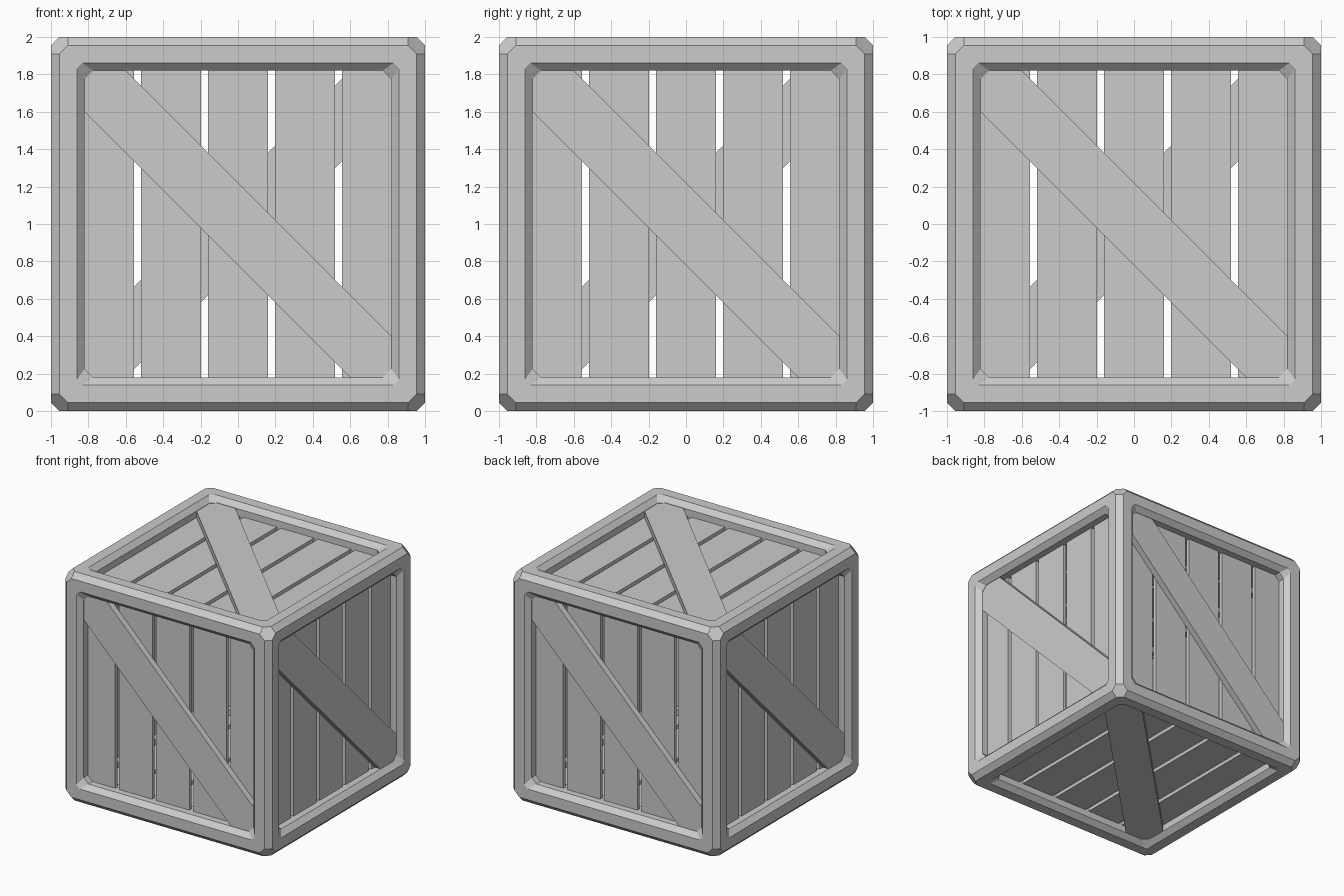
import bpy, bmesh
from mathutils import Vector
from itertools import product

if "Cube" in bpy.data.objects:
    bpy.data.objects.remove(bpy.data.objects["Cube"])

# (name, u axis, v axis, outward axis) of each crate side
SIDES = [
    ("front", (1, 0, 0), (0, 0, 1), (0, -1, 0)),
    ("back", (-1, 0, 0), (0, 0, 1), (0, 1, 0)),
    ("right", (0, 1, 0), (0, 0, 1), (1, 0, 0)),
    ("left", (0, -1, 0), (0, 0, 1), (-1, 0, 0)),
    ("top", (1, 0, 0), (0, 1, 0), (0, 0, 1)),
    ("bottom", (-1, 0, 0), (0, 1, 0), (0, 0, -1)),
]
CENTRE = Vector((0, 0, 1))


def finish(name, bm):
    bmesh.ops.remove_doubles(bm, verts=bm.verts, dist=0.0005)
    bmesh.ops.recalc_face_normals(bm, faces=bm.faces)
    mesh = bpy.data.meshes.new(name)
    bm.to_mesh(mesh)
    bm.free()
    obj = bpy.data.objects.new(name, mesh)
    obj.location = CENTRE
    bpy.context.collection.objects.link(obj)


def face(bm, pts):
    return bm.faces.new([bm.verts.new(p) for p in pts])


def on_side(side, u, v, w):
    return Vector(side[1]) * u + Vector(side[2]) * v + Vector(side[3]) * w


def slab(name, side, outline, w0, w1):
    """Extrude a flat outline lying on one crate side."""
    bm = bmesh.new()
    f = face(bm, [on_side(side, u, v, w0) for u, v in outline])
    new = bmesh.ops.extrude_face_region(bm, geom=[f], use_keep_orig=True)["geom"]
    bmesh.ops.translate(bm, vec=Vector(side[3]) * (w1 - w0),
                        verts=[g for g in new if isinstance(g, bmesh.types.BMVert)])
    finish(name, bm)


def octagon(a, c):
    """Square of half size a with corners cut by c."""
    b = a - c
    return [(a, -b), (a, b), (b, a), (-b, a), (-a, b), (-a, -b), (-b, -a), (b, -a)]


# Frame: chamfered cube shell with a bevelled opening on every side
B, C = 0.955, 0.91
IN, CUT = 0.82, 0.045
bm = bmesh.new()
rings = [(B, B - C, 1), (0.862, 0.03, 1), (IN, CUT, 0.958), (IN, CUT, IN)]
for side in SIDES:
    loops = [[on_side(side, u, v, w) for u, v in octagon(a, c)] for a, c, w in rings]
    for r0, r1 in zip(loops, loops[1:]):
        for i in range(8):
            j = (i + 1) % 8
            face(bm, [r0[i], r0[j], r1[j], r1[i]])
# outer corner hexagons and inner corner triangles
K = IN - CUT
for s in product((-1, 1), repeat=3):
    for pts in ([(1, B, C), (B, 1, C), (C, 1, B), (C, B, 1), (B, C, 1), (1, C, B)],
                [(K, IN, IN), (IN, K, IN), (IN, IN, K)]):
        face(bm, [[p[k] * s[k] for k in range(3)] for p in pts])
# outer edge chamfers
for ax, s, t in product(range(3), (-1, 1), (-1, 1)):
    pts = []
    for p, q, r in ((1, B, -C), (1, B, C), (B, 1, C), (B, 1, -C)):
        co = [0, 0, 0]
        co[ax], co[(ax + 1) % 3], co[(ax + 2) % 3] = r, p * s, q * t
        pts.append(co)
    face(bm, pts)
finish("crate_frame", bm)

# Planks and diagonal brace on each side
PLANK_IN, PLANK_OUT, BRACE_OUT = 0.87, 0.90, 0.955
brace = [(-IN, 0.60), (-0.60, IN), (IN, -0.60), (0.60, -IN)]
brace = [(-IN, 0.60), (-IN, K), (-K, IN), (-0.60, IN),
         (IN, -0.60), (IN, -K), (K, -IN), (0.60, -IN)]
for side in SIDES:
    for i in range(5):
        u, h, L = (i - 2) * 0.358, 0.16, 0.86
        slab(f"{side[0]}_plank_{i + 1}", side,
             [(u - h, -L), (u + h, -L), (u + h, L), (u - h, L)], PLANK_IN, PLANK_OUT)
    slab(f"{side[0]}_brace", side, brace, PLANK_OUT, BRACE_OUT)
